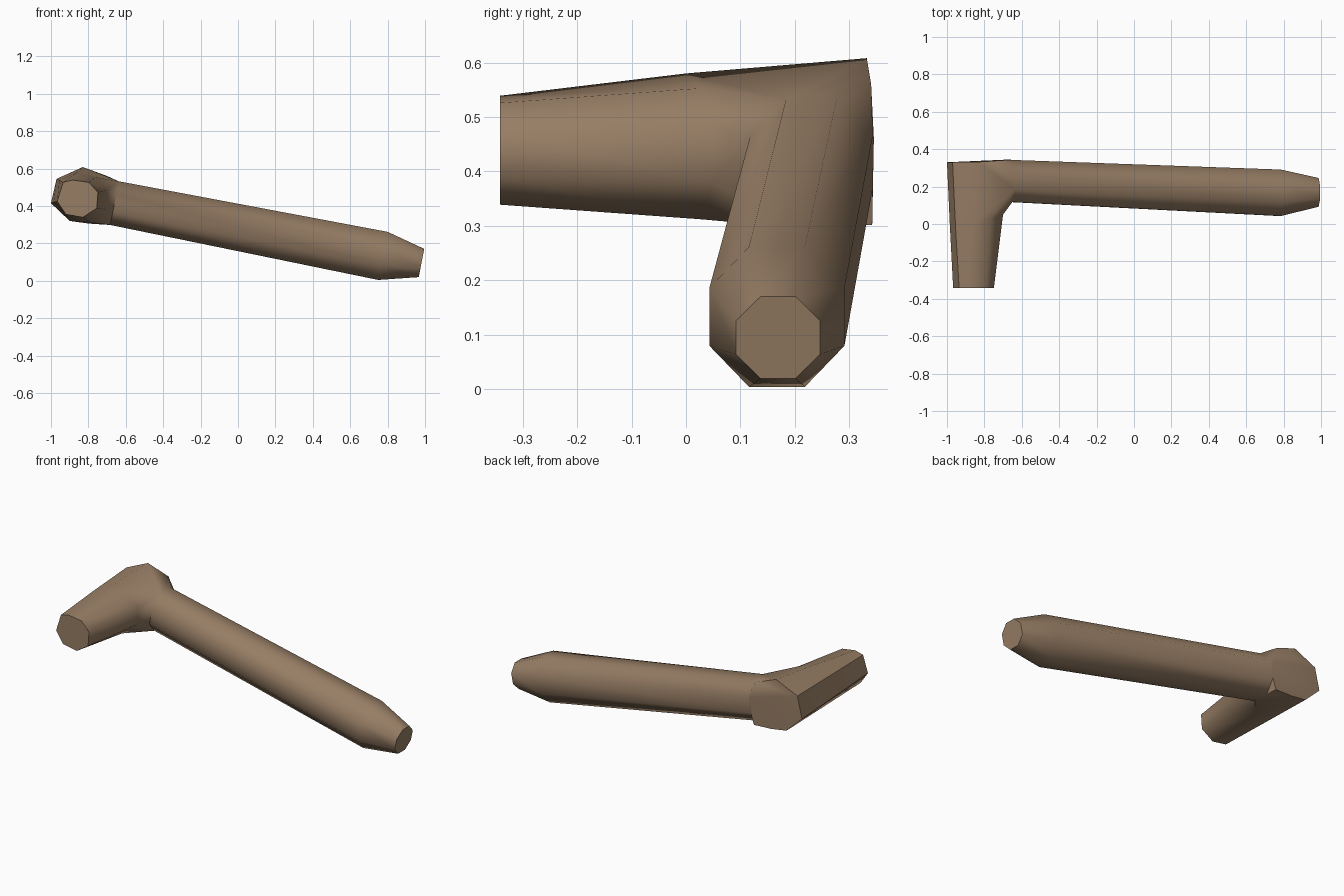
import bpy, bmesh, math
from mathutils import Vector

if "Cube" in bpy.data.objects:
    bpy.data.objects.remove(bpy.data.objects["Cube"])

mat = bpy.data.materials.new("bark brown")
mat.diffuse_color = (0.31, 0.208, 0.13, 1)
mat.use_nodes = True
mat.node_tree.nodes["Principled BSDF"].inputs["Base Color"].default_value = mat.diffuse_color

bm = bmesh.new()


def add_ring(points):
    return [bm.verts.new(p) for p in points]


def octagon(centre, half_y, half_up):
    """Eight-sided section square to the long arm's sloping axis."""
    up = Vector((0.192, 0, 0.981))
    k = 1 / math.cos(math.pi / 8)
    pts = []
    for i in range(8):
        a = math.pi / 8 + i * math.pi / 4
        pts.append(Vector(centre) + Vector((0, 1, 0)) * half_y * k * math.cos(a)
                   + up * half_up * k * math.sin(a))
    return pts


def bridge(a, b):
    for i in range(8):
        j = (i + 1) % 8
        bm.faces.new((a[i], a[j], b[j], b[i]))


# short arm sections: front end, and where it meets the elbow
front = add_ring([(x, -0.342, z) for x, z in (
    (-.883, .539), (-.797, .526), (-.749, .473), (-.755, .388),
    (-.829, .339), (-.92, .355), (-.967, .425), (-.935, .526))])
neck = add_ring([(-.86, 0, .58), (-.765, .03, .553), (-.70, .05, .485), (-.705, .05, .38),
                 (-.79, .03, .312), (-.91, 0, .337), (-.985, 0, .42), (-.955, 0, .537)])
# flat back of the elbow
back = add_ring([(-.83, .332, .608), (-.70, .34, .56), (-.665, .345, .46), (-.69, .342, .302),
                 (-.80, .338, .306), (-.90, .334, .32), (-1, .33, .415), (-.97, .33, .545)])
# long arm sections
start = add_ring(octagon((-.66, .23, .415), .1125, .119))
shoulder = add_ring(octagon((.775, .167, .133), .124, .131))
tip = add_ring(octagon((.981, .169, .095), .077, .077))

# elbow: hull of the three sections, opened where the arms join
bmesh.ops.convex_hull(bm, input=neck + back + start)
inner = [f for f in bm.faces
         if all(v in neck for v in f.verts) or all(v in start for v in f.verts)]
bmesh.ops.delete(bm, geom=inner, context='FACES_ONLY')

# short arm
bridge(front, neck)
bm.faces.new(front)
# long arm with tapered tip
bridge(start, shoulder)
bridge(shoulder, tip)
bm.faces.new(tip)

bmesh.ops.recalc_face_normals(bm, faces=bm.faces[:])
mesh = bpy.data.meshes.new("bent_branch")
bm.to_mesh(mesh)
bm.free()
mesh.materials.append(mat)
obj = bpy.data.objects.new("bent_branch", mesh)
bpy.context.collection.objects.link(obj)
bpy.context.view_layer.objects.active = obj
obj.select_set(True)
bpy.ops.object.shade_smooth_by_angle(angle=math.radians(50))
